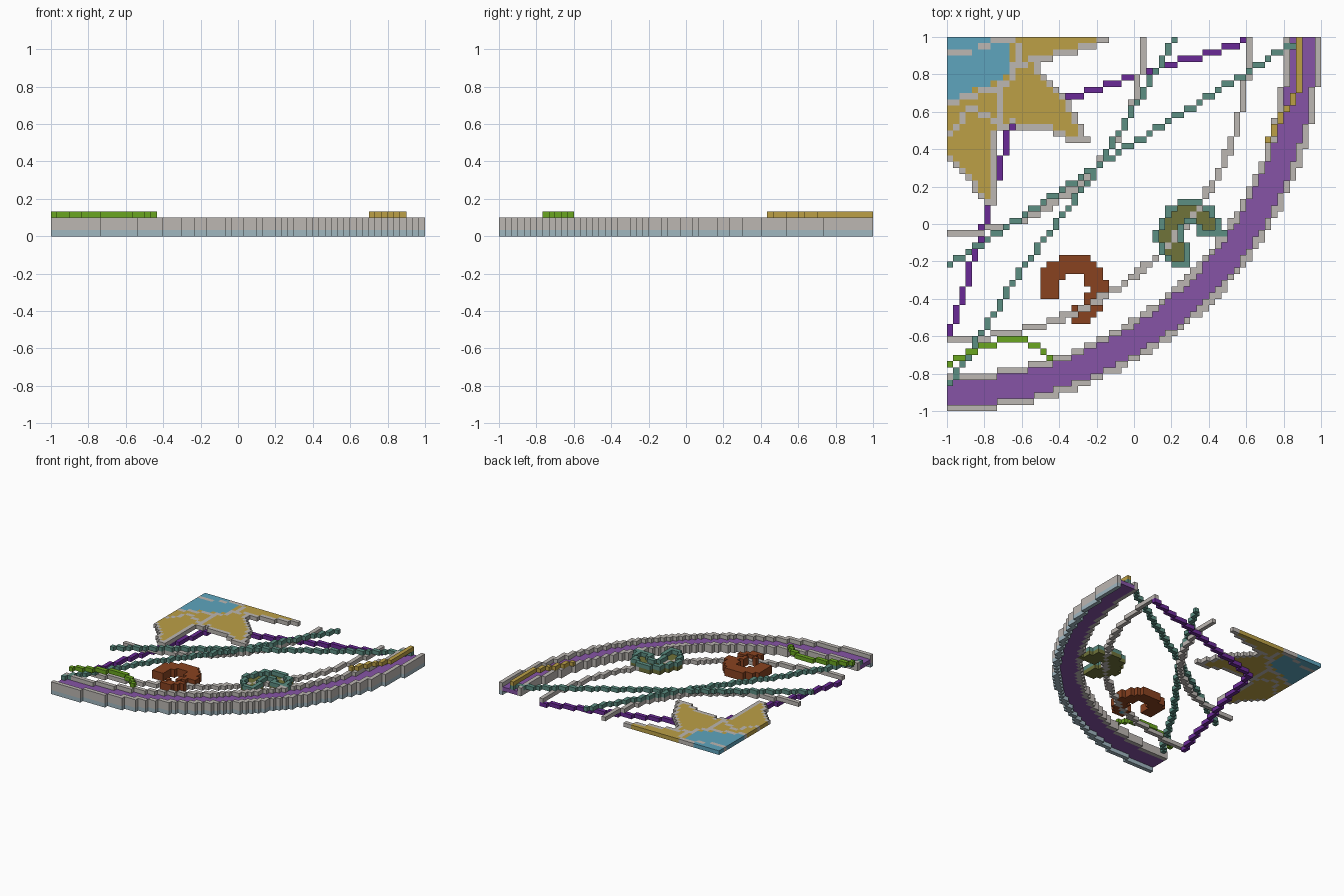
import bpy
import math
from mathutils import Vector

if "Cube" in bpy.data.objects:
    bpy.data.objects.remove(bpy.data.objects["Cube"], do_unlink=True)

GRID = 60
CELL = 2 / GRID
voxels = {}  # (column, row, layer) -> part name


def cell(x, y):
    clamp = lambda v: max(0, min(GRID - 1, math.floor((v + 1) / CELL)))
    return clamp(x), clamp(y)


def center(i, j):
    return (i + 0.5) * CELL - 1, (j + 0.5) * CELL - 1


def all_cells():
    return [(i, j) for i in range(GRID) for j in range(GRID)]


def fill(cells, layers, part):
    for i, j in cells:
        for k in layers:
            voxels[i, j, k] = part


def path(points):
    """Cells along a polyline."""
    found = set()
    for a, b in zip(points, points[1:]):
        (i0, j0), (i1, j1) = cell(*a), cell(*b)
        n = max(abs(i1 - i0), abs(j1 - j0), 1)
        for s in range(n + 1):
            found.add((math.floor(i0 + (i1 - i0) * s / n + 0.5),
                       math.floor(j0 + (j1 - j0) * s / n + 0.5)))
    return found


def arc(first, last):
    """Cells of a quarter ring around the back right-hand corner."""
    return {(i, j) for i, j in all_cells()
            if first - 0.5 <= math.hypot(i, GRID - 1 - j) < last + 0.5}


def polygon(points):
    """Cells whose centre lies inside a polygon."""
    found = set()
    for i, j in all_cells():
        x, y = center(i, j)
        inside = False
        for (ax, ay), (bx, by) in zip(points, points[1:] + points[:1]):
            if (ay > y) != (by > y) and x < ax + (y - ay) * (bx - ax) / (by - ay):
                inside = not inside
        if inside:
            found.add((i, j))
    return found


def crescent(cx, cy, inner, outer, gap):
    found = set()
    for i, j in all_cells():
        x, y = center(i, j)
        if inner < math.hypot(x - cx, y - cy) < outer and not gap(x - cx, y - cy):
            found.add((i, j))
    return found


def border(cells):
    """Cells that touch an empty neighbour inside the grid."""
    def is_edge(i, j):
        near = [(i + 1, j), (i - 1, j), (i, j + 1), (i, j - 1)]
        return any(n not in cells and 0 <= min(n) and max(n) < GRID for n in near)
    return {c for c in cells if is_edge(*c)}


# Curved outer road with raised kerbs
fill(arc(55, 58), [1], "road_band")
fill(arc(54, 54), [1, 2], "road_inner_kerb")
fill(arc(59, 59), [1, 2], "road_outer_kerb")
fill(arc(59, 59), [0], "kerb_base")

# Crescents
brown = crescent(-0.33, -0.35, 0.085, 0.185, lambda x, y: x < 0 and y < -0.05)
fill(brown, [1, 2], "brown_crescent")
olive = crescent(0.3, -0.06, 0.05, 0.185, lambda x, y: x > 0 and y < 0)
fill(olive, [1], "olive_crescent")
fill(border(olive), [2], "crescent_rim")

# Inner arcs, cutting through the crescents
middle_arc = arc(48, 48)
for i, j in middle_arc & brown:
    voxels.pop((i, j, 2), None)
fill(middle_arc, [1], "middle_arc")
fill(arc(31, 31), [1], "small_arc")
fill(path([(-0.3, -0.48), (-0.27, -0.48)]), [1], "blue_patch")

# Bent purple line underneath
fill(path([(-0.99, -0.6), (-0.79, 0.05), (-0.64, 0.59), (0.6, 0.99)]), [0], "lower_line")

# Crossing teal lines
fill(path([(-0.99, -0.23), (-0.2, 0.32), (0.87, 0.99)]), [2], "long_teal_line")
fill(path([(-0.99, -0.86), (-0.6, -0.23), (-0.2, 0.33), (0.22, 0.99)]), [2], "steep_teal_line")

# Pointed land area with blue corner and grey paths
land = polygon([(-1.1, 1.1), (-0.15, 1.1), (-0.15, 0.97), (-0.49, 0.86), (-0.49, 0.8),
                (-0.37, 0.69), (-0.22, 0.42), (-0.3, 0.42), (-0.4, 0.48), (-0.65, 0.52),
                (-0.72, 0.5), (-0.75, 0.1), (-0.79, 0.1), (-0.87, 0.2), (-1, 0.37), (-1.1, 0.37)])
water = polygon([(-1.1, 1.1), (-0.65, 1.1), (-0.66, 0.84), (-0.72, 0.77), (-1, 0.66), (-1.1, 0.66)])
fill(land, [1], "land")
fill(water, [1], "water")
trails = [
    [(-0.99, 0.66), (-0.7, 0.76), (-0.66, 0.83), (-0.62, 0.92), (-0.65, 0.99)],
    [(-0.66, 0.84), (-0.48, 0.89)],
    [(-0.72, 0.76), (-0.73, 0.5)],
    [(-0.99, 0.48), (-0.88, 0.6), (-0.73, 0.54)],
    [(-0.99, 0.92), (-0.87, 0.92)],
    [(-0.81, 0.95), (-0.7, 0.98)],
]
for points in trails:
    fill(path(points), [1], "land_paths")
fill(border(land), [1], "land_border")

# Raised strips on the top layer
fill(path([(0.88, 0.99), (0.88, 0.72), (0.82, 0.6), (0.72, 0.46)]), [3], "gold_strip")
fill(path([(-0.99, -0.75), (-0.87, -0.68), (-0.7, -0.62), (-0.6, -0.62), (-0.46, -0.72)]),
     [3], "green_strip")


def linear(v):
    v /= 255
    return v / 12.92 if v <= 0.04045 else ((v + 0.055) / 1.055) ** 2.4


def material(name, rgb):
    m = bpy.data.materials.new(name)
    m.use_nodes = True
    color = [linear(v) for v in rgb] + [1]
    m.diffuse_color = color
    m.node_tree.nodes["Principled BSDF"].inputs["Base Color"].default_value = color
    return m


PALETTE = [
    ("grey", (188, 183, 178), "road_inner_kerb road_outer_kerb middle_arc small_arc land_paths land_border"),
    ("pale blue", (160, 183, 192), "kerb_base"),
    ("violet", (134, 84, 166), "road_band"),
    ("deep purple", (106, 42, 150), "lower_line"),
    ("teal", (92, 142, 130), "long_teal_line steep_teal_line crescent_rim"),
    ("olive", (112, 115, 58), "olive_crescent"),
    ("brown", (136, 66, 32), "brown_crescent"),
    ("gold", (188, 160, 70), "land gold_strip"),
    ("blue", (94, 165, 190), "water blue_patch"),
    ("leaf green", (106, 166, 32), "green_strip"),
]


def build(name, mat):
    """Mesh the outer faces of one part's cells."""
    cells = {c for c, part in voxels.items() if part == name}
    index, faces = {}, []
    for c in sorted(cells):
        for axis in range(3):
            for side in (0, 1):
                step = list(c)
                step[axis] += 2 * side - 1
                if tuple(step) in cells:
                    continue
                u, v = (axis + 1) % 3, (axis + 2) % 3
                face = []
                for du, dv in ((0, 0), (1, 0), (1, 1), (0, 1)):
                    p = list(c)
                    p[axis] += side
                    p[u] += du
                    p[v] += dv
                    face.append(index.setdefault(tuple(p), len(index)))
                faces.append(face if side else face[::-1])
    offset = Vector((-1, -1, 0))
    mesh = bpy.data.meshes.new(name)
    mesh.from_pydata([Vector(p) * CELL + offset for p in index], [], faces)
    mesh.materials.append(mat)
    bpy.context.collection.objects.link(bpy.data.objects.new(name, mesh))


for color_name, rgb, parts in PALETTE:
    mat = material(color_name, rgb)
    for part in parts.split():
        build(part, mat)
